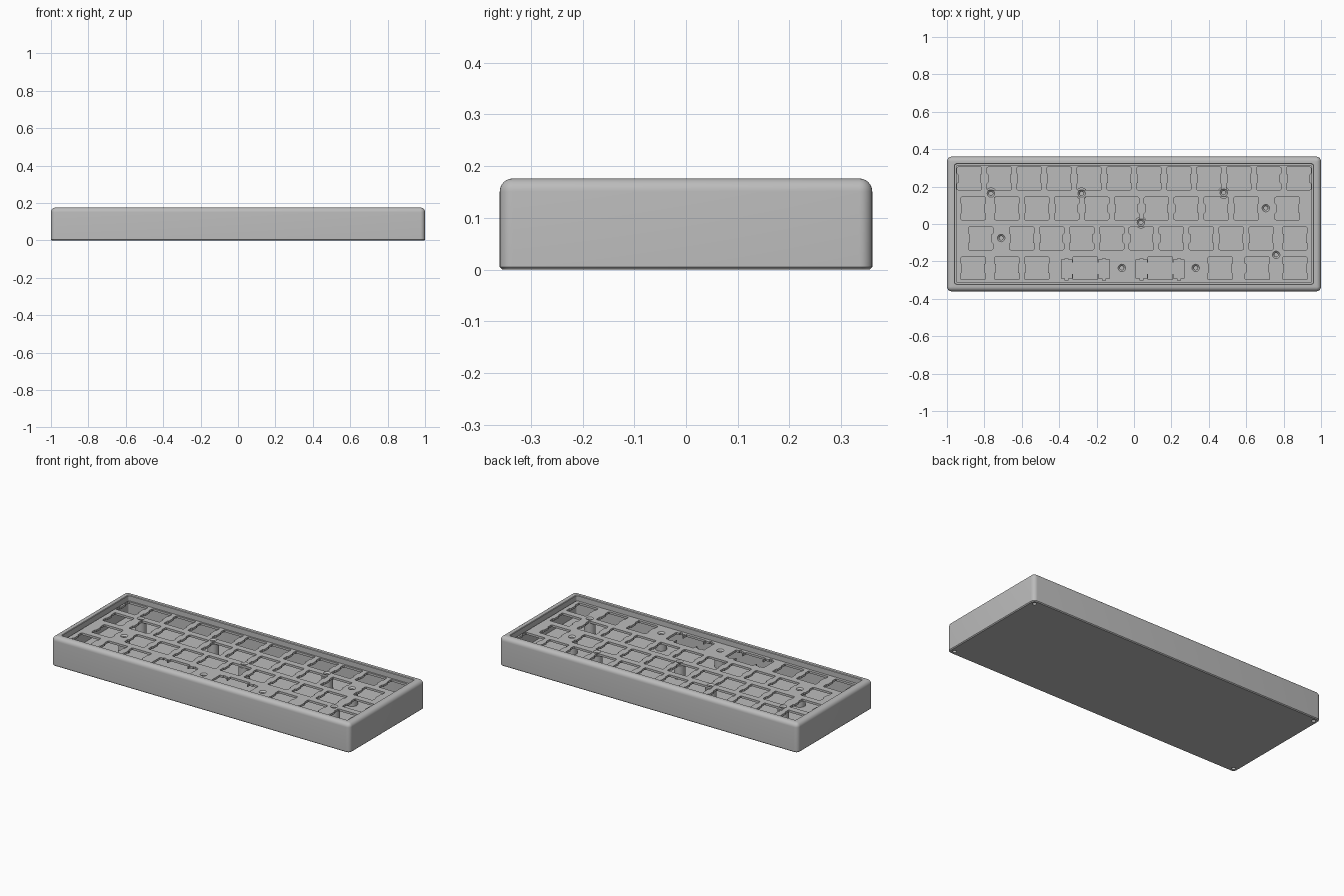
import bpy, bmesh, math

cube = bpy.data.objects.get("Cube")
if cube:
    bpy.data.objects.remove(cube, do_unlink=True)

GREY = bpy.data.materials.new("plain grey")
GREY.use_nodes = True
colour = (0.5, 0.5, 0.5, 1)
GREY.diffuse_color = colour
GREY.node_tree.nodes["Principled BSDF"].inputs["Base Color"].default_value = colour

U = 0.16                       # key pitch
PLATE_TOP, PLATE_LOW, FLOOR = 0.146, 0.133, 0.05


def finish(name, bm, helper=False):
    bmesh.ops.recalc_face_normals(bm, faces=bm.faces)
    mesh = bpy.data.meshes.new(name)
    bm.to_mesh(mesh)
    bm.free()
    mesh.materials.append(GREY)
    obj = bpy.data.objects.new(name, mesh)
    bpy.context.collection.objects.link(obj)
    obj.hide_render = helper
    return obj


def loft(bm, rings):
    """Join a list of equal point rings into a closed solid."""
    loops = [[bm.verts.new(p) for p in ring] for ring in rings]
    for a, b in zip(loops, loops[1:]):
        n = len(a)
        for i in range(n):
            bm.faces.new((a[i], a[(i + 1) % n], b[(i + 1) % n], b[i]))
    bm.faces.new(loops[0][::-1])
    bm.faces.new(loops[-1])


def rounded(hx, hy, r, z, steps=6):
    pts = []
    for q, (sx, sy) in enumerate(((1, 1), (-1, 1), (-1, -1), (1, -1))):
        for k in range(steps + 1):
            a = math.pi / 2 * (q + k / steps)
            pts.append((sx * (hx - r) + r * math.cos(a), sy * (hy - r) + r * math.sin(a), z))
    return pts


def circle(x, y, r, z, n=24):
    return [(x + r * math.cos(math.tau * i / n), y + r * math.sin(math.tau * i / n), z) for i in range(n)]


def cut(target, cutter):
    mod = target.modifiers.new("cut", "BOOLEAN")
    mod.operation, mod.solver, mod.object = "DIFFERENCE", "EXACT", cutter
    bpy.context.view_layer.objects.active = target
    bpy.ops.object.modifier_apply(modifier=mod.name)
    bpy.data.objects.remove(cutter, do_unlink=True)


def smooth(obj):
    bpy.ops.object.select_all(action="DESELECT")
    obj.select_set(True)
    bpy.context.view_layer.objects.active = obj
    bpy.ops.object.shade_smooth_by_angle(angle=math.radians(32))


# Case: one shell swept from the underside, over the rounded rim, to the tray floor
R = 0.025
rings = [rounded(0.995, 0.355, 0.02, 0), rounded(1, 0.36, 0.025, 0.005)]
for k in range(7):
    a = math.pi / 2 * k / 6
    inset = R * (1 - math.cos(a))
    rings.append(rounded(1 - inset, 0.36 - inset, max(0.006, 0.025 - inset), 0.176 - R + R * math.sin(a)))
rings += [rounded(0.96, 0.323, 0.012, 0.176), rounded(0.957, 0.32, 0.01, 0.173),
          rounded(0.957, 0.32, 0.01, FLOOR)]
bm = bmesh.new()
loft(bm, rings)
case = finish("case", bm)

# Foot screw holes in the underside corners
bm = bmesh.new()
for sx in (-1, 1):
    for sy in (-1, 1):
        loft(bm, [circle(sx * 0.972, sy * 0.332, 0.011, z) for z in (-0.02, 0.03)])
cut(case, finish("foot_hole_cutter", bm, True))
smooth(case)

# Key openings: right half outlines, mirrored
SWITCH = [(0.059, 0.061), (0.061, 0.061), (0.0655, 0.057), (0.0655, 0.027), (0.059, 0.022)]
SWITCH += [(x, -y) for x, y in reversed(SWITCH)]
WIDE = [(0.0655, 0.06), (0.0655, 0.03), (0.071, 0.03), (0.071, 0.047), (0.092, 0.047), (0.092, 0.053),
        (0.108, 0.053), (0.108, 0.047), (0.128, 0.047), (0.128, -0.054), (0.108, -0.054), (0.108, -0.064),
        (0.092, -0.064), (0.092, -0.054), (0.071, -0.054), (0.071, -0.03), (0.0655, -0.03), (0.0655, -0.06)]


def opening(bm, half, cx, cy):
    outline = half + [(-x, y) for x, y in reversed(half)]
    loft(bm, [[(cx + x, cy + y, z) for x, y in outline] for z in (0.1, 0.16)])


rows = [[1] * 12,
        [1.25] + [1] * 9 + [1.75],
        [1.75] + [1] * 9 + [1.25],
        [1.25, 1, 1, 2.25, 2.75, 1.25, 1.25, 1.25]]
bm = bmesh.new()
for r, widths in enumerate(rows):
    x = -6 * U
    for w in widths:
        opening(bm, WIDE if w > 2 else SWITCH, x + w * U / 2, (1.5 - r) * U + 0.003)
        x += w * U
key_cutter = finish("key_cutter", bm, True)

# Switch plate
bm = bmesh.new()
loft(bm, [rounded(0.951, 0.314, 0.008, z) for z in (PLATE_LOW, PLATE_TOP)])
plate = finish("switch_plate", bm)
cut(plate, key_cutter)

# Countersunk plate holes and the hollow posts beneath them
SCREWS = [(-0.765, 0.163), (-0.28, 0.163), (0.48, 0.167), (0.705, 0.085), (0.037, 0.008),
          (-0.71, -0.075), (0.76, -0.165), (-0.065, -0.235), (0.33, -0.235)]
bm = bmesh.new()
for x, y in SCREWS:
    loft(bm, [circle(x, y, 0.011, 0.12), circle(x, y, 0.011, 0.138), circle(x, y, 0.02, PLATE_TOP),
              circle(x, y, 0.02, 0.16)])
cut(plate, finish("screw_cutter", bm, True))
smooth(plate)

bm = bmesh.new()
for x, y in SCREWS:
    loft(bm, [circle(x, y, 0.032, FLOOR - 0.005), circle(x, y, 0.032, PLATE_LOW),
              circle(x, y, 0.01, PLATE_LOW), circle(x, y, 0.01, 0.08)])
smooth(finish("screw_posts", bm))
